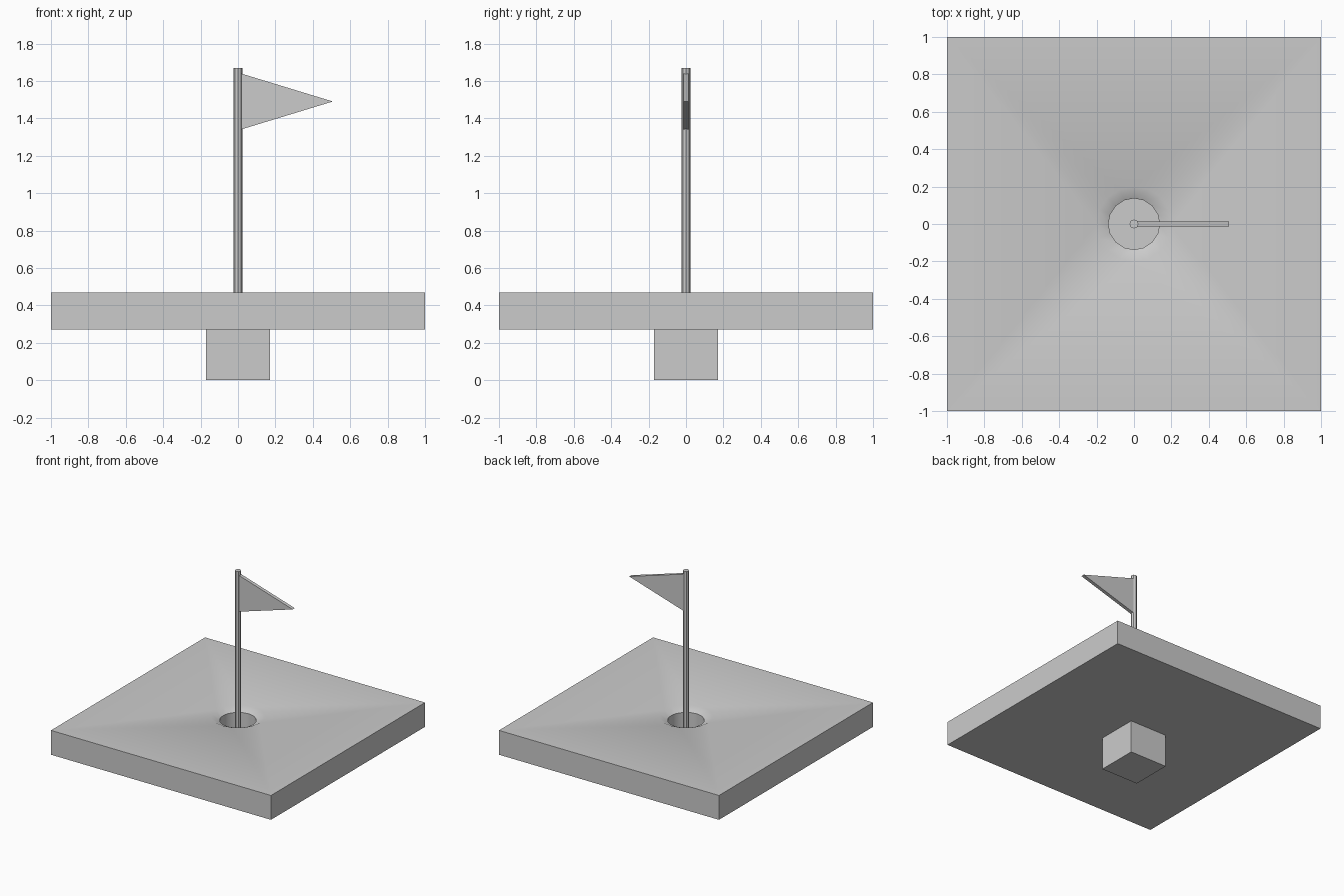
import bpy, bmesh
from math import cos, sin, pi

if "Cube" in bpy.data.objects:
    bpy.data.objects.remove(bpy.data.objects["Cube"])

SIDES = 16


def finish(name, bm, smooth=False):
    bmesh.ops.recalc_face_normals(bm, faces=bm.faces)
    me = bpy.data.meshes.new(name)
    bm.to_mesh(me)
    bm.free()
    ob = bpy.data.objects.new(name, me)
    bpy.context.collection.objects.link(ob)
    if smooth:
        bpy.ops.object.select_all(action='DESELECT')
        ob.select_set(True)
        bpy.context.view_layer.objects.active = ob
        bpy.ops.object.shade_smooth_by_angle(angle=0.5)
    return ob


def circle(bm, r, z, n):
    return [bm.verts.new((r * cos(2 * pi * i / n), r * sin(2 * pi * i / n), z)) for i in range(n)]


def square(bm, h, z):
    return [bm.verts.new((x * h, y * h, z)) for x, y in ((-1, -1), (1, -1), (1, 1), (-1, 1))]


def loft(bm, rings):
    for a, b in zip(rings, rings[1:]):
        for i in range(len(a)):
            j = (i + 1) % len(a)
            bm.faces.new((a[i], a[j], b[j], b[i]))


# Green: slab with a square cup housing below and a dished hole on top
bm = bmesh.new()
outer = [square(bm, h, z) for h, z in ((1, 0.47), (1, 0.27), (0.17, 0.27), (0.17, 0))]
loft(bm, outer)
bm.faces.new(outer[-1])
hole = [circle(bm, r, z, SIDES) for r, z in ((0.2, 0.47), (0.137, 0.44), (0.137, 0.04))]
loft(bm, hole)
bm.faces.new(hole[-1])
edges = []
for ring in (outer[0], hole[0]):
    for i in range(len(ring)):
        a, b = ring[i], ring[(i + 1) % len(ring)]
        edges.append(bm.edges.get((a, b)))
bmesh.ops.triangle_fill(bm, edges=edges, use_beauty=True, normal=(0, 0, 1))
finish("green_with_hole", bm, smooth=True)

# Flag pole standing on the hole floor
bm = bmesh.new()
pole = [circle(bm, 0.024, z, 8) for z in (0.04, 1.67)]
loft(bm, pole)
for ring in pole:
    bm.faces.new(ring)
finish("flag_pole", bm)

# Triangular pennant
bm = bmesh.new()
flag = [[bm.verts.new((x, y, z)) for x, z in ((0.015, 1.64), (0.015, 1.34), (0.507, 1.49))]
        for y in (-0.014, 0.014)]
loft(bm, flag)
for ring in flag:
    bm.faces.new(ring)
finish("pennant", bm)
